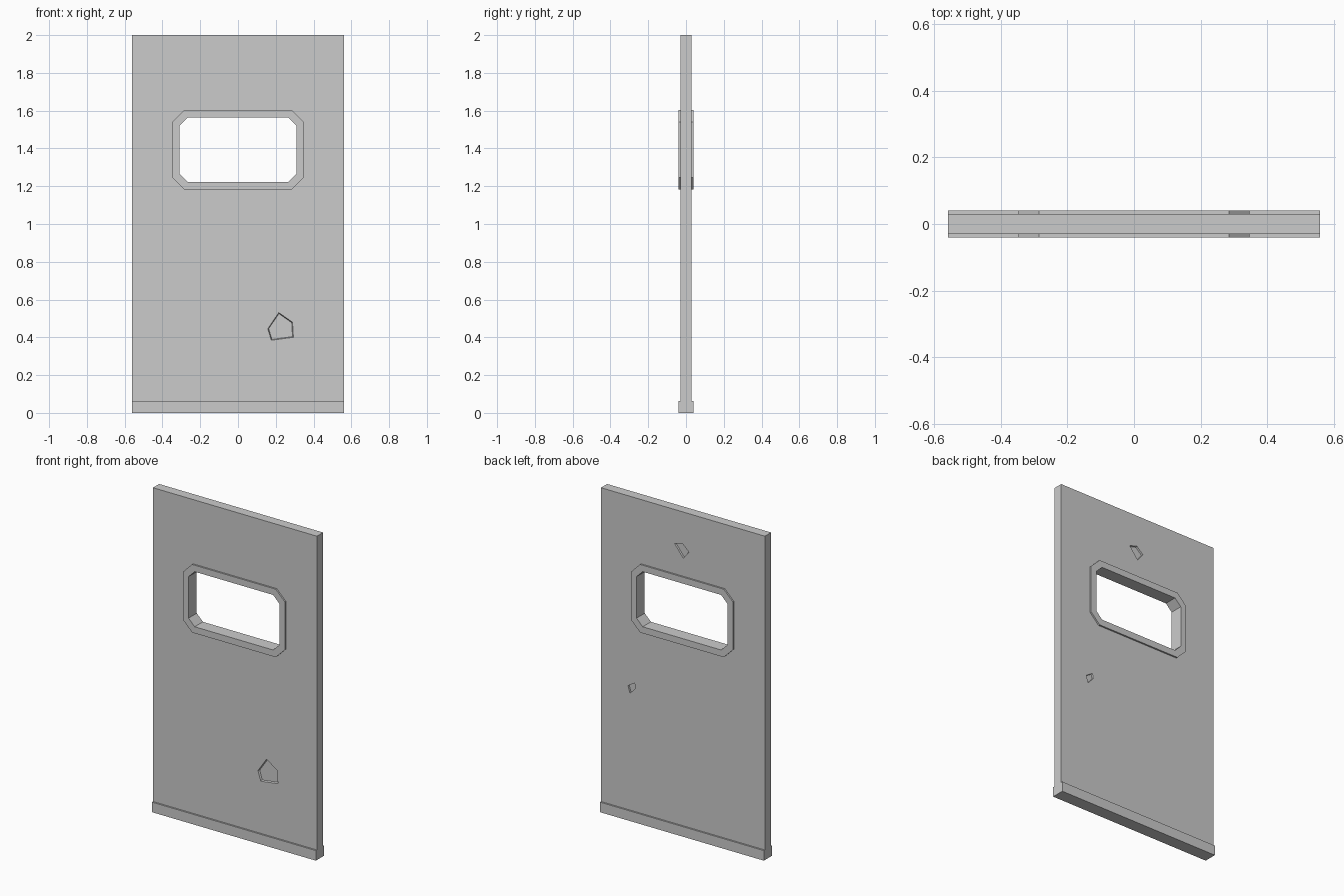
import bpy
import bmesh
from mathutils import Vector

old = bpy.data.objects.get("Cube")
if old:
    bpy.data.objects.remove(old, do_unlink=True)

WIDTH, HEIGHT, KICK = 1.12, 2.0, 0.062
SLAB_Y, TRIM_Y = 0.03, 0.04

steel = bpy.data.materials.new("door grey")
steel.use_nodes = True
colour = (0.6, 0.6, 0.6, 1)
steel.diffuse_color = colour
steel.node_tree.nodes["Principled BSDF"].inputs["Base Color"].default_value = colour


def make(name, bm):
    bmesh.ops.recalc_face_normals(bm, faces=bm.faces)
    mesh = bpy.data.meshes.new(name)
    bm.to_mesh(mesh)
    bm.free()
    mesh.materials.append(steel)
    obj = bpy.data.objects.new(name, mesh)
    bpy.context.collection.objects.link(obj)
    return obj


def box(name, half_depth, z0, z1):
    bm = bmesh.new()
    bmesh.ops.create_cube(bm, size=1)
    bmesh.ops.scale(bm, vec=(WIDTH, 2 * half_depth, z1 - z0), verts=bm.verts)
    bmesh.ops.translate(bm, vec=(0, 0, (z0 + z1) / 2), verts=bm.verts)
    return make(name, bm)


def prism(name, outline, y0, y1, shrink=1.0):
    """Close an (x, z) outline between two depths, scaling the far end."""
    mid = sum((Vector(p) for p in outline), Vector((0, 0))) / len(outline)
    bm = bmesh.new()
    near = [bm.verts.new((x, y0, z)) for x, z in outline]
    ends = [mid + (Vector(p) - mid) * shrink for p in outline]
    far = [bm.verts.new((p.x, y1, p.y)) for p in ends]
    bm.faces.new(near)
    bm.faces.new(far)
    for i in range(len(near)):
        bm.faces.new((near[i - 1], near[i], far[i], far[i - 1]))
    return make(name, bm)


def cut(target, cutter):
    cutter.hide_render = True
    mod = target.modifiers.new("cut", "BOOLEAN")
    mod.operation, mod.solver, mod.object = "DIFFERENCE", "EXACT", cutter
    bpy.context.view_layer.objects.active = target
    bpy.ops.object.modifier_apply(modifier=mod.name)
    bpy.data.objects.remove(cutter, do_unlink=True)


def octagon(w, h, c, zc=1.393):
    """Rectangle of half sizes w, h with corners cut by c."""
    quarter = [(w, h - c), (w - c, h)]
    half = quarter + [(-x, z) for x, z in reversed(quarter)]
    return [(x, zc + z) for x, z in half + [(-x, -z) for x, z in half]]


# Door panel and the thicker kick rail under it
panel = box("door_panel", SLAB_Y, KICK, HEIGHT)
box("kick_rail", TRIM_Y, 0, KICK)

# Window frame running through the panel
outer, inner = octagon(0.348, 0.21, 0.062), octagon(0.31, 0.17, 0.042)
frame = prism("window_frame", outer, -TRIM_Y, TRIM_Y)
cut(frame, prism("frame_cutter", inner, -0.1, 0.1))
cut(panel, prism("window_cutter", outer, -0.1, 0.1))

# Shallow chips: side of the door, then outline
chips = [
    (-1, [(0.215, 0.537), (0.293, 0.482), (0.298, 0.397), (0.173, 0.38), (0.153, 0.445)]),
    (1, [(0.06, 1.79), (0.003, 1.805), (-0.044, 1.762), (-0.003, 1.711)]),
    (1, [(0.377, 0.827), (0.329, 0.857), (0.322, 0.825), (0.363, 0.78)]),
]
for side, outline in chips:
    cut(panel, prism("chip_cutter", outline, side * (SLAB_Y + 0.01),
                     side * (SLAB_Y - 0.01), 0.87))
